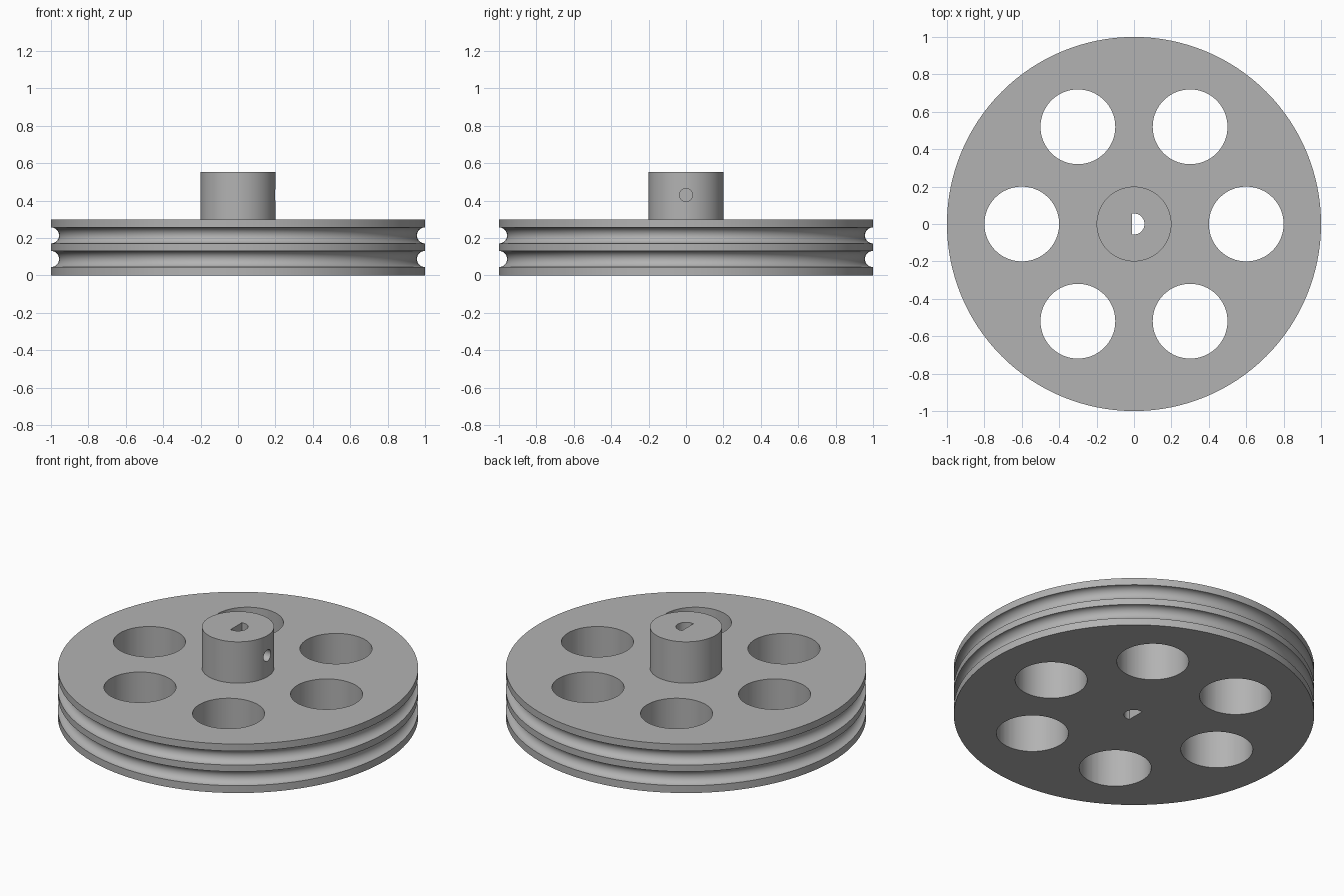
import bpy, bmesh
from math import sin, cos, pi, acos
from mathutils import Matrix, Vector

if "Cube" in bpy.data.objects:
    bpy.data.objects.remove(bpy.data.objects["Cube"])

RIM, THICK = 1.0, 0.30
HUB_R, HUB_TOP = 0.20, 0.553
GROOVE_R, GROOVES = 0.043, (0.088, 0.214)
BORE_R, BORE_FLAT = 0.056, -0.012

grey = bpy.data.materials.new("plain grey")
grey.use_nodes = True
grey.diffuse_color = (0.45, 0.45, 0.45, 1)
grey.node_tree.nodes["Principled BSDF"].inputs["Base Color"].default_value = grey.diffuse_color


def make_object(name, bm):
    bmesh.ops.recalc_face_normals(bm, faces=bm.faces)
    mesh = bpy.data.meshes.new(name)
    bm.to_mesh(mesh)
    bm.free()
    mesh.materials.append(grey)
    obj = bpy.data.objects.new(name, mesh)
    bpy.context.collection.objects.link(obj)
    return obj


def arc(radius, start, end, steps, cx=0, cy=0):
    angles = [start + (end - start) * i / steps for i in range(steps + 1)]
    return [(cx + radius * cos(a), cy + radius * sin(a)) for a in angles]


def prism(name, outline, low, high, matrix=Matrix()):
    """Extrude a closed outline along z, then place it."""
    bm = bmesh.new()
    face = bm.faces.new([bm.verts.new((x, y, low)) for x, y in outline])
    top = bmesh.ops.extrude_face_region(bm, geom=[face])["geom"]
    moved = [v for v in top if isinstance(v, bmesh.types.BMVert)]
    bmesh.ops.translate(bm, verts=moved, vec=(0, 0, high - low))
    bm.transform(matrix)
    return make_object(name, bm)


# Turned wheel and hub: one profile with two round rope grooves
profile = [(0, 0), (RIM, 0)]
for z in GROOVES:
    profile += arc(GROOVE_R, -pi / 2, -3 * pi / 2, 16, RIM, z)
profile += [(RIM, THICK), (HUB_R, THICK), (HUB_R, HUB_TOP), (0, HUB_TOP)]
bm = bmesh.new()
verts = [bm.verts.new((r, 0, z)) for r, z in profile]
edges = [bm.edges.new(pair) for pair in zip(verts, verts[1:])]
bmesh.ops.spin(bm, geom=verts + edges, cent=(0, 0, 0), axis=(0, 0, 1),
               angle=2 * pi, steps=128)
bmesh.ops.remove_doubles(bm, verts=bm.verts, dist=0.0001)
pulley = make_object("pulley_wheel", bm)

# Six lightening holes
cutters = []
for i in range(6):
    a = i * pi / 3
    outline = arc(0.2, 0, 2 * pi, 64, 0.6 * cos(a), 0.6 * sin(a))[:-1]
    cutters.append(prism("hole_cutter", outline, -0.1, 0.4))

# D-shaped shaft bore
half = acos(BORE_FLAT / BORE_R)
cutters.append(prism("bore_cutter", arc(BORE_R, -half, half, 40), -0.1, 0.7))

# Set screw hole through the left wall of the hub
sideways = Matrix.Translation((0, 0, 0.43)) @ Matrix.Rotation(pi / 2, 4, "Y")
cutters.append(prism("screw_cutter", arc(0.035, 0, 2 * pi, 32)[:-1], 0.02, 0.3, sideways))

# Cut every opening, then drop the cutters
bpy.context.view_layer.objects.active = pulley
for cutter in cutters:
    cutter.hide_render = True
    mod = pulley.modifiers.new("cut", "BOOLEAN")
    mod.operation, mod.solver, mod.object = "DIFFERENCE", "EXACT", cutter
    bpy.ops.object.modifier_apply(modifier=mod.name)
    bpy.data.objects.remove(cutter)

bpy.ops.object.select_all(action="DESELECT")
pulley.select_set(True)
bpy.ops.object.shade_smooth_by_angle(angle=pi / 6)
